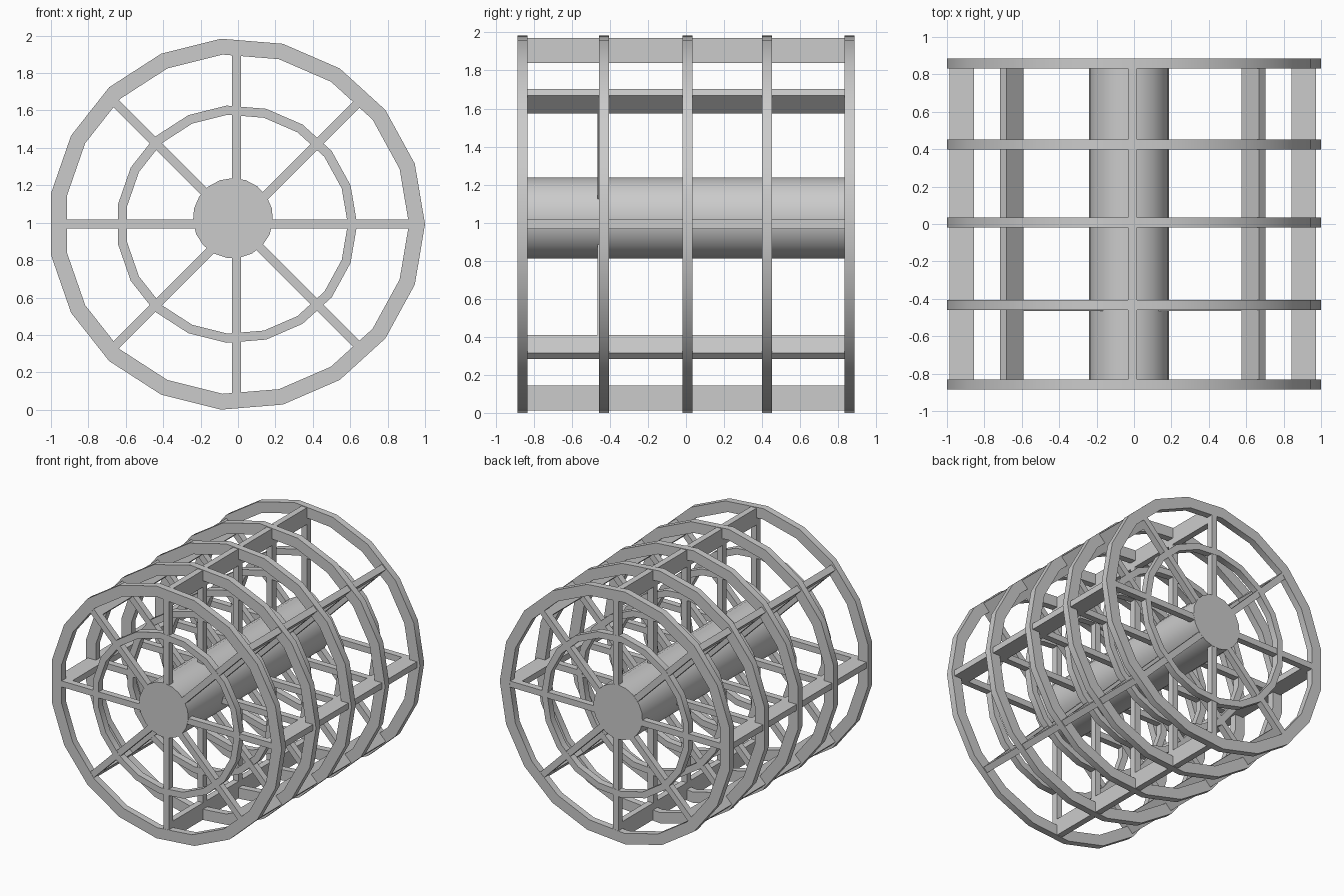
import bpy, bmesh
from math import cos, sin, pi, radians
from mathutils import Matrix, Vector

if "Cube" in bpy.data.objects:
    bpy.data.objects.remove(bpy.data.objects["Cube"])

CX, CZ = -0.007, 0.992      # wheel axis
ZS = 0.988                  # slight vertical squash
SIDES = 19
RING_Y = [-0.859, -0.432, 0.008, 0.426, 0.859]
T = 0.053                   # ring depth along the axis


def finish(bm, name, smooth=False):
    bmesh.ops.recalc_face_normals(bm, faces=bm.faces)
    me = bpy.data.meshes.new(name)
    bm.to_mesh(me)
    bm.free()
    ob = bpy.data.objects.new(name, me)
    bpy.context.collection.objects.link(ob)
    if smooth:
        bpy.ops.object.select_all(action='DESELECT')
        ob.select_set(True)
        bpy.context.view_layer.objects.active = ob
        bpy.ops.object.shade_smooth_by_angle(angle=radians(30))
    return ob


def ring(name, y, r_out, r_in):
    """Flat polygonal hoop with a rectangular section."""
    bm = bmesh.new()
    section = [(r_out, -T / 2), (r_out, T / 2), (r_in, T / 2), (r_in, -T / 2)]
    loops = []
    for k in range(SIDES):
        a = 2 * pi * k / SIDES
        loops.append([bm.verts.new((CX + r * cos(a), y + d, CZ + ZS * r * sin(a)))
                      for r, d in section])
    for k in range(SIDES):
        p, q = loops[k], loops[(k + 1) % SIDES]
        for i in range(4):
            j = (i + 1) % 4
            bm.faces.new((p[i], p[j], q[j], q[i]))
    return finish(bm, name, True)


def radial_bar(name, angle, r0, r1, y0, y1, width):
    """Box reaching from r0 to r1 at an angle around the axis."""
    bm = bmesh.new()
    m = (Matrix.Translation((CX, 0, CZ)) @ Matrix.Rotation(-angle, 4, 'Y')
         @ Matrix.Translation(((r0 + r1) / 2, (y0 + y1) / 2, 0))
         @ Matrix.Diagonal((r1 - r0, y1 - y0, width, 1)))
    bmesh.ops.create_cube(bm, size=1, matrix=m)
    return finish(bm, name)


# Five wheels: outer rim, inner hoop and eight spokes
for w, y in enumerate(RING_Y):
    ring(f"outer_rim_{w}", y, 1.0069, 0.921)
    ring(f"inner_hoop_{w}", y, 0.644, 0.594)
    for s in range(8):
        shift = -0.007 if w == 1 and s % 2 else 0
        radial_bar(f"spoke_{w}_{s}", s * pi / 4, 0.12, 0.95,
                   y - 0.025 + shift, y + 0.025 + shift, 0.048)

# Eight long planks joining the rims
for s in range(8):
    radial_bar(f"rim_plank_{s}", s * pi / 4, 0.848, 0.98,
               RING_Y[0], RING_Y[-1], 0.048)

# Central drum, a little off the wheel axis
bm = bmesh.new()
bmesh.ops.create_cone(bm, cap_ends=True, segments=SIDES, radius1=0.2145,
                      radius2=0.2145, depth=1.77,
                      matrix=Matrix.Translation((-0.027, 0, 1.024)) @ Matrix.Rotation(pi / 2, 4, 'X'))
finish(bm, "central_drum", True)
